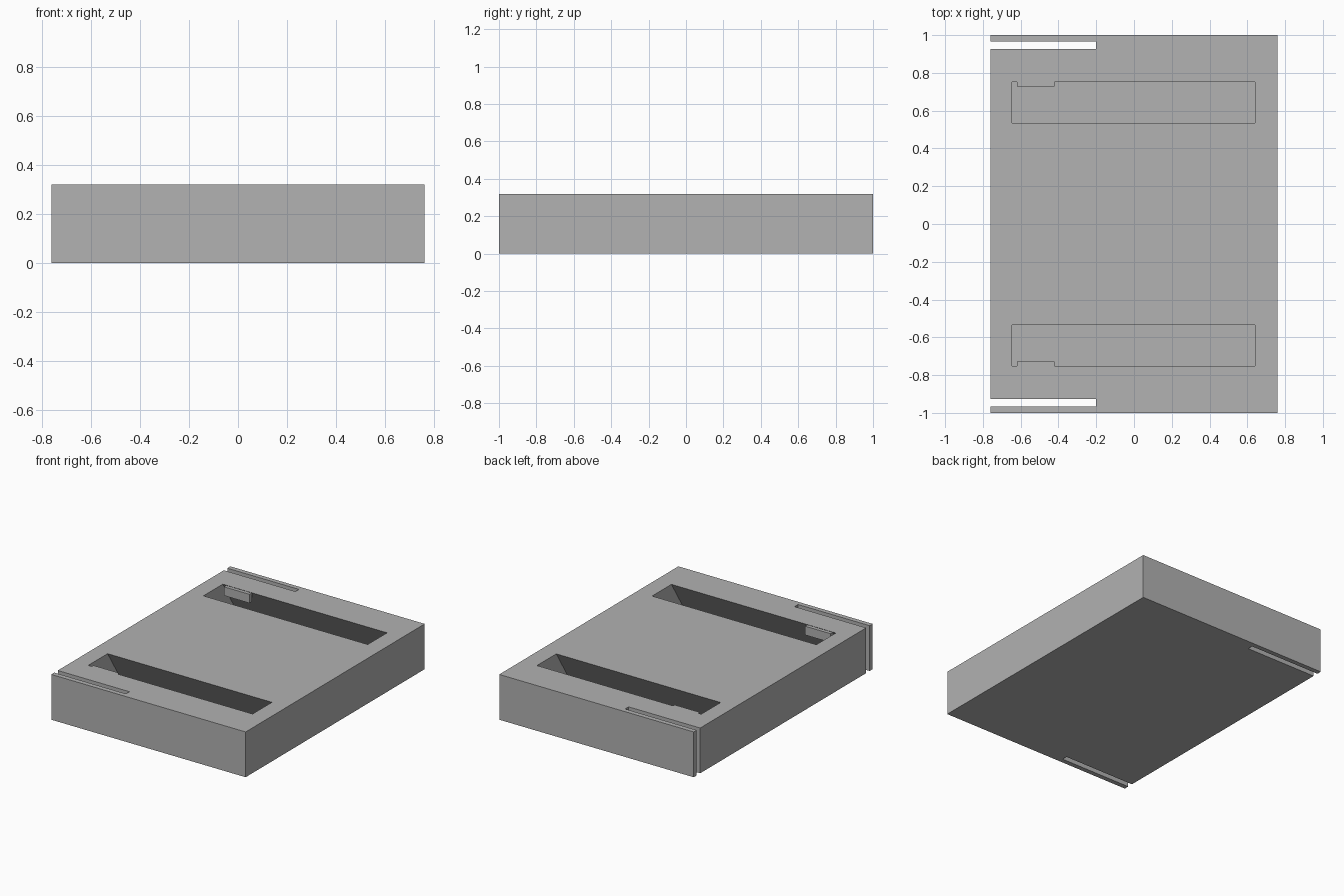
import bpy
import bmesh

cube = bpy.data.objects.get("Cube")
if cube:
    bpy.data.objects.remove(cube, do_unlink=True)

HALF_X, HALF_Y, HEIGHT = 0.76, 1.0, 0.32
POCKET_DEPTH, UNDERCUT = 0.24, 0.63

grey = bpy.data.materials.new("plain grey")
grey.use_nodes = True
colour = (0.445, 0.445, 0.445, 1)
grey.diffuse_color = colour
grey.node_tree.nodes["Principled BSDF"].inputs["Base Color"].default_value = colour


def prism(name, profile, x0, x1):
    """Extrude a (y, z) profile along x."""
    bm = bmesh.new()
    face = bm.faces.new([bm.verts.new((x0, y, z)) for y, z in profile])
    ext = bmesh.ops.extrude_face_region(bm, geom=[face])
    moved = [v for v in ext["geom"] if isinstance(v, bmesh.types.BMVert)]
    bmesh.ops.translate(bm, verts=moved, vec=(x1 - x0, 0, 0))
    bmesh.ops.recalc_face_normals(bm, faces=bm.faces)
    mesh = bpy.data.meshes.new(name)
    bm.to_mesh(mesh)
    bm.free()
    mesh.materials.append(grey)
    obj = bpy.data.objects.new(name, mesh)
    bpy.context.collection.objects.link(obj)
    return obj


def box(name, x0, x1, y0, y1, z0, z1):
    return prism(name, [(y0, z0), (y1, z0), (y1, z1), (y0, z1)], x0, x1)


def cut(target, cutter):
    cutter.hide_render = True
    mod = target.modifiers.new("cut", "BOOLEAN")
    mod.operation = "DIFFERENCE"
    mod.solver = "EXACT"
    mod.object = cutter
    bpy.context.view_layer.objects.active = target
    bpy.ops.object.modifier_apply(modifier=mod.name)
    bpy.data.objects.remove(cutter, do_unlink=True)


# Main slab
body = box("body", -HALF_X, HALF_X, -HALF_Y, HALF_Y, 0, HEIGHT)

for side, label in ((-1, "front"), (1, "back")):
    # Thin slit open at one end, leaving a flexible strip
    cut(body, box("slit_cutter", -HALF_X - 0.1, -0.2,
                  side * 0.927, side * 0.966, -0.1, HEIGHT + 0.1))

    # Undercut pocket, wider at its floor than at its mouth
    centre, half = side * 0.643, 0.108
    low, high = HEIGHT - POCKET_DEPTH, HEIGHT + 0.02
    wide = half + UNDERCUT * POCKET_DEPTH
    narrow = half - UNDERCUT * 0.02
    profile = [(centre - wide, low), (centre + wide, low),
               (centre + narrow, high), (centre - narrow, high)]
    cut(body, prism("pocket_cutter", profile, -0.645, 0.64))

    # Small tab on the outer lip of the pocket
    box(label + "_tab", -0.62, -0.42, side * 0.728, side * 0.757, 0.255, 0.317)
